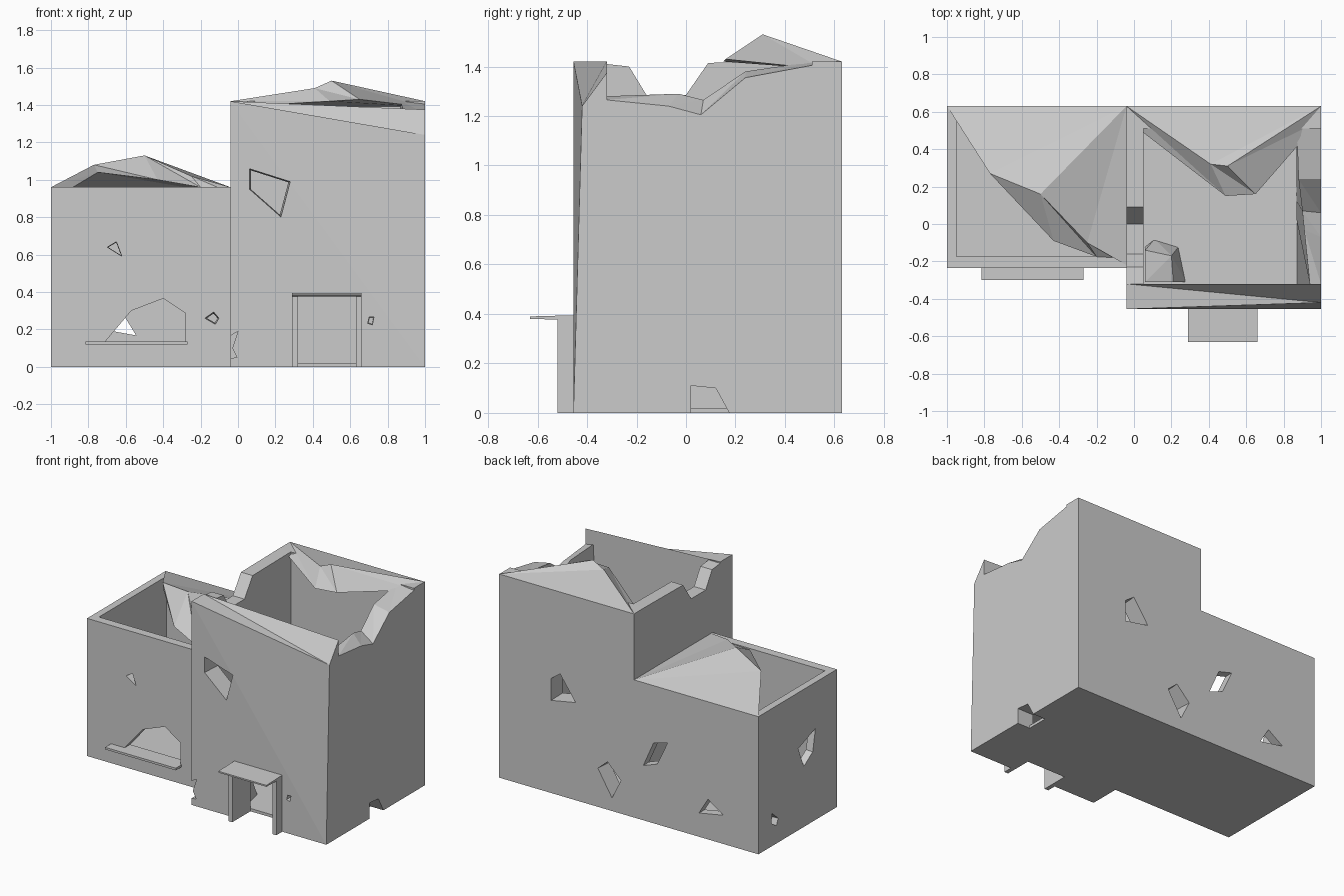
import bpy, bmesh
from mathutils import Vector

if "Cube" in bpy.data.objects:
    bpy.data.objects.remove(bpy.data.objects["Cube"])


def finish(bm, name):
    bmesh.ops.recalc_face_normals(bm, faces=bm.faces)
    me = bpy.data.meshes.new(name)
    bm.to_mesh(me)
    bm.free()
    ob = bpy.data.objects.new(name, me)
    bpy.context.collection.objects.link(ob)
    return ob


def loft(name, a, b, fan=False):
    """Solid between two loops of equal length; fan splits the caps from the last point."""
    bm = bmesh.new()
    va = [bm.verts.new(p) for p in a]
    vb = [bm.verts.new(p) for p in b]
    n = len(a)
    for v in (va, vb):
        if fan:
            for i in range(n - 2):
                bm.faces.new((v[-1], v[i], v[i + 1]))
        else:
            bm.faces.new(v)
    for i in range(n):
        j = (i + 1) % n
        bm.faces.new((va[i], va[j], vb[j]))
        bm.faces.new((va[i], vb[j], vb[i]))
    return finish(bm, name)


def box(name, x0, x1, y0, y1, z0, z1):
    bottom = [(x0, y0, z0), (x1, y0, z0), (x1, y1, z0), (x0, y1, z0)]
    return loft(name, bottom, [(x, y, z1) for x, y, z in bottom])


def cut(wall, axis, pts, lo, hi, taper=1.0):
    """Break a hole through a wall along an axis, tapering toward hi."""
    cu = sum(p[0] for p in pts) / len(pts)
    cv = sum(p[1] for p in pts) / len(pts)
    small = [(cu + (u - cu) * taper, cv + (v - cv) * taper) for u, v in pts]
    place = (lambda u, v, w: (w, u, v)) if axis == 'x' else (lambda u, v, w: (u, w, v))
    cutter = loft("cutter", [place(u, v, lo) for u, v in pts],
                  [place(u, v, hi) for u, v in small])
    cutter.hide_render = True
    m = wall.modifiers.new("hole", 'BOOLEAN')
    m.operation, m.object, m.solver = 'DIFFERENCE', cutter, 'EXACT'
    bpy.context.view_layer.objects.active = wall
    bpy.ops.object.modifier_apply(modifier=m.name)
    bpy.data.objects.remove(cutter)


# Low wing: walls and floor
low_front = box("low_front_wall", -1, -.04, -.235, -.175, 0, .96)
low_left = box("low_left_wall", -1, -.95, -.175, .57, 0, .96)
low_back = box("low_back_wall", -1, -.04, .57, .63, 0, .96)
box("low_floor", -.95, -.04, -.175, .57, 0, .02)

# Tall wing: front wall with a sloping, worn top
tall_front = loft("tall_front_wall",
                  [(-.04, -.455, 0), (-.04, -.32, 0), (-.04, -.32, 1.42), (-.04, -.455, 1.42)],
                  [(1, -.455, 0), (1, -.32, 0), (1, -.32, 1.375), (1, -.42, 1.24)])
tall_back = box("tall_back_wall", -.04, 1, .51, .63, 0, 1.42)

# Tall side walls with ragged tops
outer = [(-.32, 1.265), (-.07, 1.24), (.06, 1.205), (.24, 1.355), (.51, 1.405)]
inner = [(-.32, 1.28), (-.03, 1.29), (.07, 1.265), (.24, 1.38), (.51, 1.42)]
base = [(.51, 0), (-.32, 0)]
tall_right = loft("tall_right_wall", [(1, y, z) for y, z in outer + base],
                  [(x, y, z) for x, (y, z) in zip((.94, .91, .9, .88, .87, .87, .87), inner + base)])
ragged = [(-.32, 1.41), (-.23, 1.40), (-.16, 1.285), (0, 1.285), (.09, 1.415), (.51, 1.42)]
loft("tall_left_wall", [(-.04, y, z) for y, z in ragged + base],
     [(.05, y, z) for y, z in ragged + base])
box("tall_floor", .05, .9, -.32, .51, 0, .02)

# Broken remains of the two roofs
loft("low_roof_remains",
     [(-1, .63, .96), (-.77, .27, 1.08), (-.5, .16, 1.13), (-.25, -.1, 1.02), (-.04, -.22, .96), (-.04, .63, .96)],
     [(-.95, .57, .92), (-.75, .25, 1.04), (-.43, -.09, 1.0), (-.2, -.175, .96), (-.04, -.22, .93), (-.05, .57, .92)],
     fan=True)
loft("tall_roof_remains",
     [(-.04, .63, 1.42), (.41, .32, 1.49), (.5, .31, 1.53), (1, .63, 1.42)],
     [(-.03, .55, 1.39), (.49, .15, 1.42), (.65, .16, 1.43), (.99, .55, 1.39)], fan=True)

# Front openings: arched window, doorway and shot holes
cut(low_front, 'y', [(-.71, .135), (-.57, .3), (-.4, .365), (-.28, .285), (-.28, .135)], -.3, -.1)
cut(low_front, 'y', [(-.7, .64), (-.65, .67), (-.62, .59)], -.25, -.15, .8)
cut(low_front, 'y', [(-.18, .26), (-.13, .295), (-.1, .26), (-.12, .225)], -.25, -.15, .6)
cut(tall_front, 'y', [(.06, 1.06), (.28, .99), (.23, .8), (.06, .95)], -.47, -.3, .9)
cut(tall_front, 'y', [(.32, -.1), (.63, -.1), (.63, .38), (.32, .38)], -.6, -.2)
cut(tall_front, 'y', [(-.1, .04), (-.005, .05), (-.03, .1), (.0, .19), (-.1, .13)], -.5, -.38)
cut(tall_front, 'y', [(.69, .23), (.72, .22), (.73, .27), (.7, .27)], -.5, -.42, .7)

# Side and back holes
cut(tall_right, 'x', [(.02, -.1), (.02, .11), (.12, .1), (.175, 0), (.175, -.1)], 1.1, .8)
for wall, pts in (
    (tall_back, [(.6, .8), (.53, .85), (.41, .68), (.6, .645)]),
    (tall_back, [(.24, .27), (.165, .335), (.06, .23), (.13, .09)]),
    (low_back, [(-.19, .56), (-.3, .59), (-.22, .42), (-.11, .38)]),
    (low_back, [(-.61, .28), (-.73, .2), (-.54, .165)]),
):
    cut(wall, 'y', pts, .65, .49, .9)
cut(low_left, 'x', [(.195, .57), (0, .64), (.03, .486), (.13, .42)], -1.02, -.93, .9)
cut(low_left, 'x', [(.48, .23), (.41, .17), (.43, .12), (.49, .16)], -1.02, -.93, .7)

# Window sill, door jambs and door canopy
box("window_sill", -.815, -.27, -.3, -.23, .12, .135)
for x in (.29, .63):
    box("door_jamb", x, x + .03, -.52, -.44, 0, .38)
loft("door_canopy", [(.29, -.63, .38), (.29, -.44, .375), (.29, -.44, .395), (.29, -.63, .39)],
     [(.66, -.63, .38), (.66, -.44, .375), (.66, -.44, .395), (.66, -.63, .39)])

# Rubble lump behind the tall front wall
bm = bmesh.new()
for p in [(.06, -.31, 0), (.28, -.31, 0), (.24, -.12, 0), (.11, -.08, 0), (.06, -.12, 0),
          (.06, -.31, .14), (.21, -.31, .17), (.2, -.17, .2), (.06, -.14, .15)]:
    bm.verts.new(Vector(p))
bmesh.ops.convex_hull(bm, input=bm.verts)
finish(bm, "rubble")
